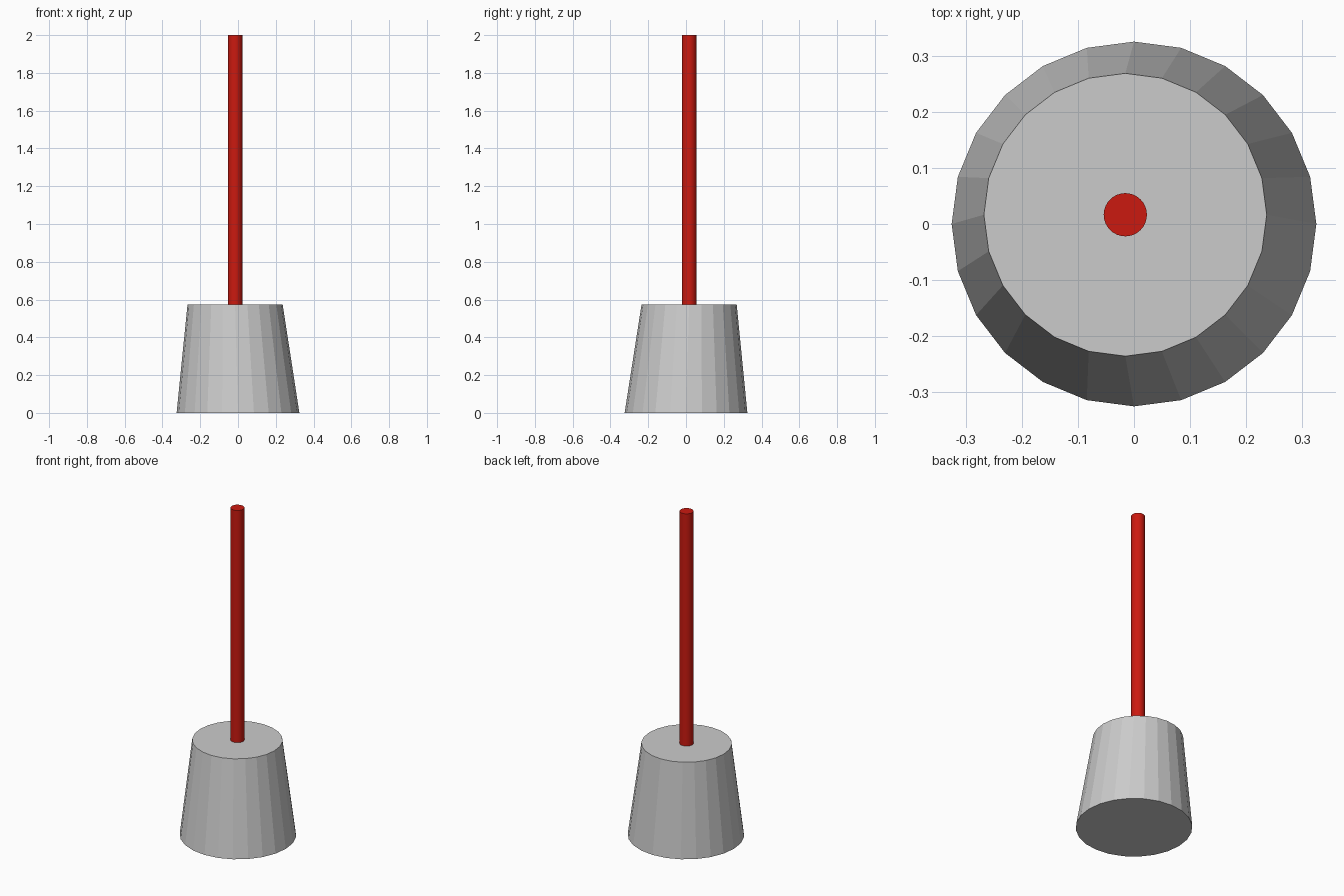
import bpy, bmesh
from math import sin, cos, tau

if "Cube" in bpy.data.objects:
    bpy.data.objects.remove(bpy.data.objects["Cube"])

red = bpy.data.materials.new("red")
red.diffuse_color = (0.6, 0.01, 0.005, 1)
red.use_nodes = True
red.node_tree.nodes["Principled BSDF"].inputs["Base Color"].default_value = red.diffuse_color


def loft(name, sides, rings):
    """Closed solid through circular rings given as (x, y, z, radius)."""
    bm = bmesh.new()
    loops = [[bm.verts.new((x + r * cos(tau * i / sides), y + r * sin(tau * i / sides), z))
              for i in range(sides)] for x, y, z, r in rings]
    for low, high in zip(loops, loops[1:]):
        for i in range(sides):
            j = (i + 1) % sides
            bm.faces.new((low[i], low[j], high[j], high[i]))
    bm.faces.new(loops[0][::-1])
    bm.faces.new(loops[-1])
    mesh = bpy.data.meshes.new(name)
    bm.to_mesh(mesh)
    bm.free()
    obj = bpy.data.objects.new(name, mesh)
    bpy.context.collection.objects.link(obj)
    return obj


AX, AY = -0.0155, 0.0165  # pole axis, slightly off the base centre

# Faceted tapered weight
loft("base", 24, [(0, 0, 0, 0.325), (AX, AY, 0.573, 0.252)])

# Smooth red pole standing on the weight
pole = loft("pole", 32, [(AX, AY, 0.565, 0.0385), (AX, AY, 2.0, 0.0385)])
pole.data.materials.append(red)
bpy.context.view_layer.objects.active = pole
pole.select_set(True)
bpy.ops.object.shade_smooth_by_angle()
